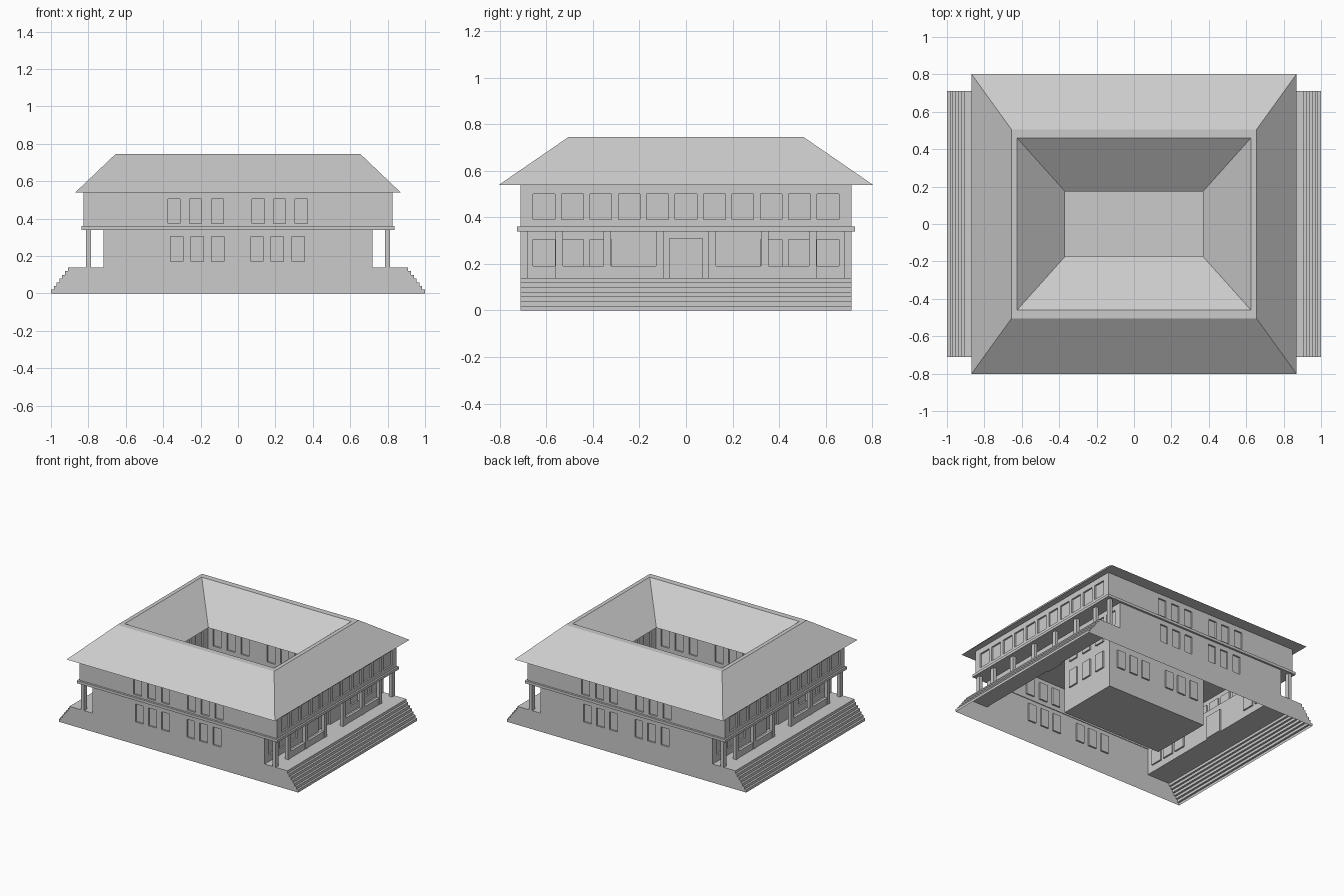
import bpy, bmesh

if "Cube" in bpy.data.objects:
    bpy.data.objects.remove(bpy.data.objects["Cube"])


def finish(name, bm):
    bmesh.ops.remove_doubles(bm, verts=bm.verts, dist=1e-5)
    me = bpy.data.meshes.new(name)
    bm.to_mesh(me)
    bm.free()
    ob = bpy.data.objects.new(name, me)
    bpy.context.collection.objects.link(ob)
    return ob


def quad(bm, pts):
    bm.faces.new([bm.verts.new(p) for p in pts])


def box(name, x, y, z):
    bm = bmesh.new()
    bmesh.ops.create_cube(bm, size=1)
    for v in bm.verts:
        v.co = [a[0] + (a[1] - a[0]) * (c + .5) for a, c in zip((x, y, z), v.co)]
    return finish(name, bm)


def wall(name, place, u0, u1, z0, z1, windows, depth=.012):
    """Thin wall sheet with recessed panels; place(u, z, d) gives the 3D point."""
    bm = bmesh.new()
    us = sorted({u0, u1, *[v for w in windows for v in w[:2]]})
    zs = sorted({z0, z1, *[v for w in windows for v in w[2:]]})
    for a, b in zip(us, us[1:]):
        for c, e in zip(zs, zs[1:]):
            mu, mz = (a + b) / 2, (c + e) / 2
            if not any(w[0] < mu < w[1] and w[2] < mz < w[3] for w in windows):
                quad(bm, [place(a, c, 0), place(b, c, 0), place(b, e, 0), place(a, e, 0)])
    for a, b, c, e in windows:
        rim = [(a, c), (b, c), (b, e), (a, e)]
        quad(bm, [place(u, z, depth) for u, z in rim])
        for i in range(4):
            p, q = rim[i], rim[(i + 1) % 4]
            quad(bm, [place(*p, 0), place(*q, 0), place(*q, depth), place(*p, depth)])
    bmesh.ops.remove_doubles(bm, verts=bm.verts, dist=1e-5)
    bmesh.ops.dissolve_limit(bm, angle_limit=.01, verts=bm.verts, edges=bm.edges)
    return finish(name, bm)


# Window layouts (u0, u1, z0, z1)
upper = [(c - .033, c + .033, .375, .505) for c in (-.342, -.227, -.11, .108, .222, .338)]
lower = [(c - .033, c + .033, .17, .305) for c in (-.327, -.217, -.108, .102, .21, .322)]
side_upper = [(.122 * i - .047, .122 * i + .047, .39, .50) for i in range(-5, 6)]
side_lower = [(.122 * i - .047, .122 * i + .047, .19, .305) for i in (-5, -4, -3, 3, 4, 5)]
door = [(-.07, .07, .14, .31)]
court_end = [(c - .04, c + .04, z, z + .13) for c in (-.14, 0, .14) for z in (.17, .375)]

for s, tag in ((1, "a"), (-1, "b")):
    # Long walls: s=1 is the front, s=-1 the back
    wall("long_wall_" + tag, lambda u, z, d: (s * u, s * (-.71 + d), z),
         -.72, .72, 0, .54, upper + lower)
    for e in (-1, 1):
        wall("long_wall_end_" + tag, lambda u, z, d: (e * u, -s * .71, z), .72, .825, .34, .54, [])
    # Porch side walls
    wall("side_upper_wall_" + tag, lambda u, z, d: (s * (.825 - d), s * u, z),
         -.71, .71, .34, .54, side_upper)
    wall("side_lower_wall_" + tag, lambda u, z, d: (s * (.72 - d), s * u, z),
         -.71, .71, .14, .34, side_lower + door)
    # Courtyard walls
    wall("court_long_wall_" + tag, lambda u, z, d: (s * u, s * (.24 + d), z),
         -.42, .42, 0, .54, upper + lower)
    wall("court_end_wall_" + tag, lambda u, z, d: (s * (.42 + d), s * u, z),
         -.24, .24, 0, .54, court_end)

    # Steps and terrace as one profile, with filled ends
    prof = []
    for i in range(7):
        x = 1 - .015 * i
        prof += [(x, .02 * i), (x, .02 * (i + 1))]
    prof.append((.72, .14))
    bm = bmesh.new()
    for p, q in zip(prof, prof[1:]):
        quad(bm, [(s * p[0], -.71, p[1]), (s * q[0], -.71, q[1]),
                  (s * q[0], .71, q[1]), (s * p[0], .71, p[1])])
    for y in (-.71, .71):
        quad(bm, [(s * x, y, z) for x, z in prof + [(.72, 0)]])
    finish("porch_steps_" + tag, bm)

    # Columns and low parapets
    for e in (-1, 1):
        for y in (.695, .545, .338, .112):
            box("porch_column", (s * .787, s * .812), (e * y - .016, e * y + .016), (.14, .34))
        box("porch_parapet", sorted((s * .79, s * .809)), sorted((e * .112, e * .545)), (.14, .19))

    # Storey band, wide enough on the sides to be the porch ceiling
    box("band_side_" + tag, sorted((s * .72, s * .838)), (-.725, .725), (.34, .36))
    box("band_long_" + tag, (-.72, .72), sorted((s * .705, s * .725)), (.34, .36))

# Courtyard floor
bm = bmesh.new()
quad(bm, [(-.42, -.24, 0), (.42, -.24, 0), (.42, .24, 0), (-.42, .24, 0)])
finish("court_floor", bm)

# Hollow hipped roof ring: eave, outer ridge, inner ridge, inner eave, soffit
rings = [(.87, .803, .54), (.655, .505, .745), (.625, .46, .745), (.37, .175, .54)]
bm = bmesh.new()
loops = [[bm.verts.new((i * x, j * y, z)) for i, j in ((-1, -1), (1, -1), (1, 1), (-1, 1))]
         for x, y, z in rings]
for k in range(4):
    a, b = loops[k], loops[(k + 1) % 4]
    for i in range(4):
        j = (i + 1) % 4
        bm.faces.new((a[i], a[j], b[j], b[i]))
bmesh.ops.recalc_face_normals(bm, faces=bm.faces)
finish("hipped_roof", bm)
